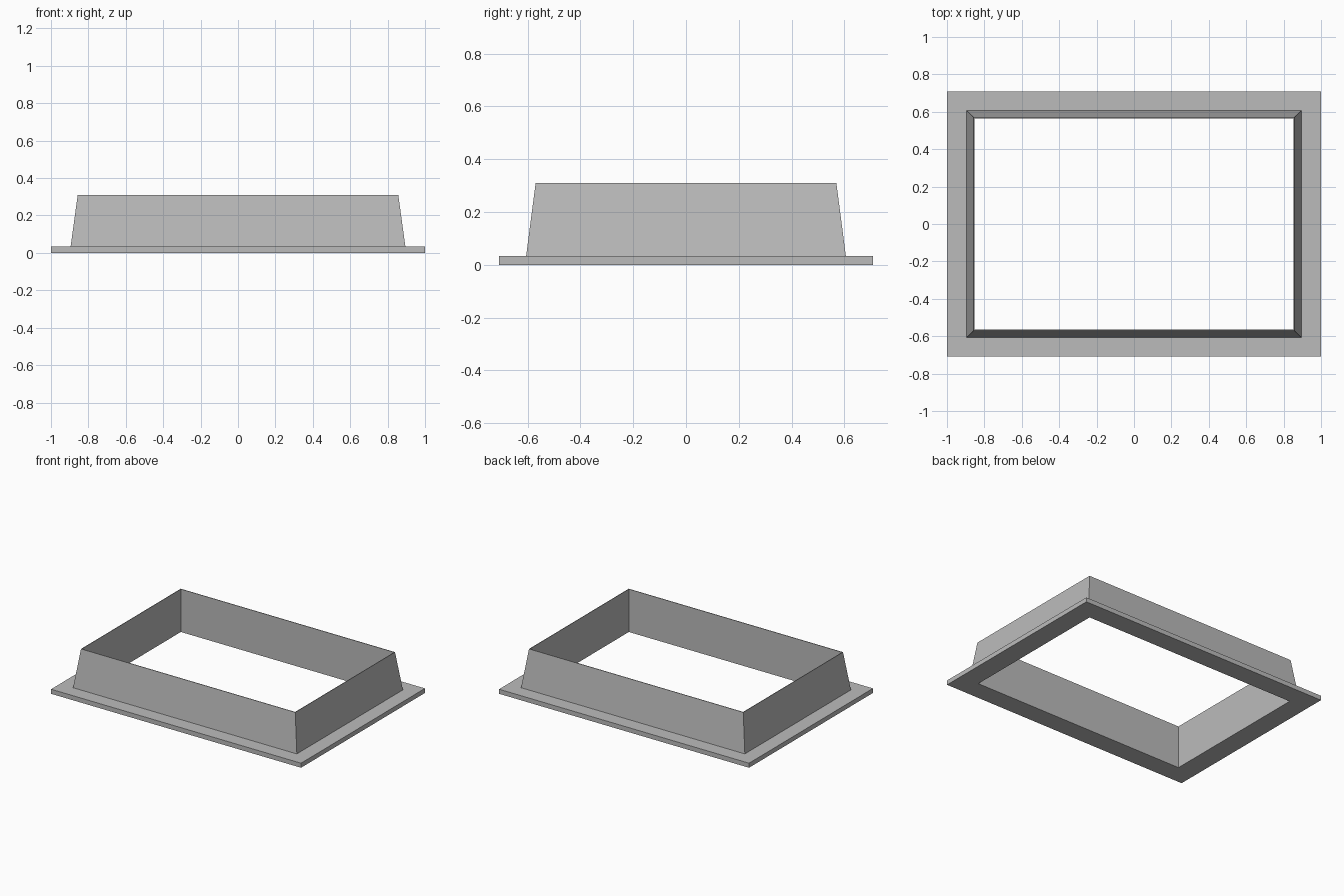
import bpy
import bmesh

cube = bpy.data.objects.get("Cube")
if cube:
    bpy.data.objects.remove(cube, do_unlink=True)

grey = bpy.data.materials.new("plain grey")
grey.use_nodes = True
colour = (0.5, 0.5, 0.5, 1.0)
grey.diffuse_color = colour
grey.node_tree.nodes["Principled BSDF"].inputs["Base Color"].default_value = colour

FLANGE_TOP = 0.033
RIM = 0.31


def rectangle(bm, half_x, half_y, z):
    """Four corner vertices of a centred rectangle, counter-clockwise."""
    corners = ((-1, -1), (1, -1), (1, 1), (-1, 1))
    return [bm.verts.new((sx * half_x, sy * half_y, z)) for sx, sy in corners]


def rectangular_ring(name, profile):
    """Closed ring swept through rectangles of the given half sizes and heights."""
    bm = bmesh.new()
    loops = [rectangle(bm, *section) for section in profile]
    for lower, upper in zip(loops, loops[1:] + loops[:1]):
        for i in range(4):
            j = (i + 1) % 4
            bm.faces.new((lower[i], lower[j], upper[j], upper[i]))
    bmesh.ops.recalc_face_normals(bm, faces=bm.faces)
    mesh = bpy.data.meshes.new(name)
    bm.to_mesh(mesh)
    bm.free()
    mesh.materials.append(grey)
    obj = bpy.data.objects.new(name, mesh)
    bpy.context.collection.objects.link(obj)
    return obj


# Flat flange with a tapered collar around a straight-sided opening
rectangular_ring("flanged_collar", [
    (1.0, 0.708, 0.0),             # flange underside edge
    (1.0, 0.708, FLANGE_TOP),      # flange upper edge
    (0.895, 0.606, FLANGE_TOP),    # foot of the collar
    (0.857, 0.57, RIM),            # outer rim
    (0.853, 0.565, RIM),           # inner rim
    (0.853, 0.565, 0.0),           # opening in the underside
])
